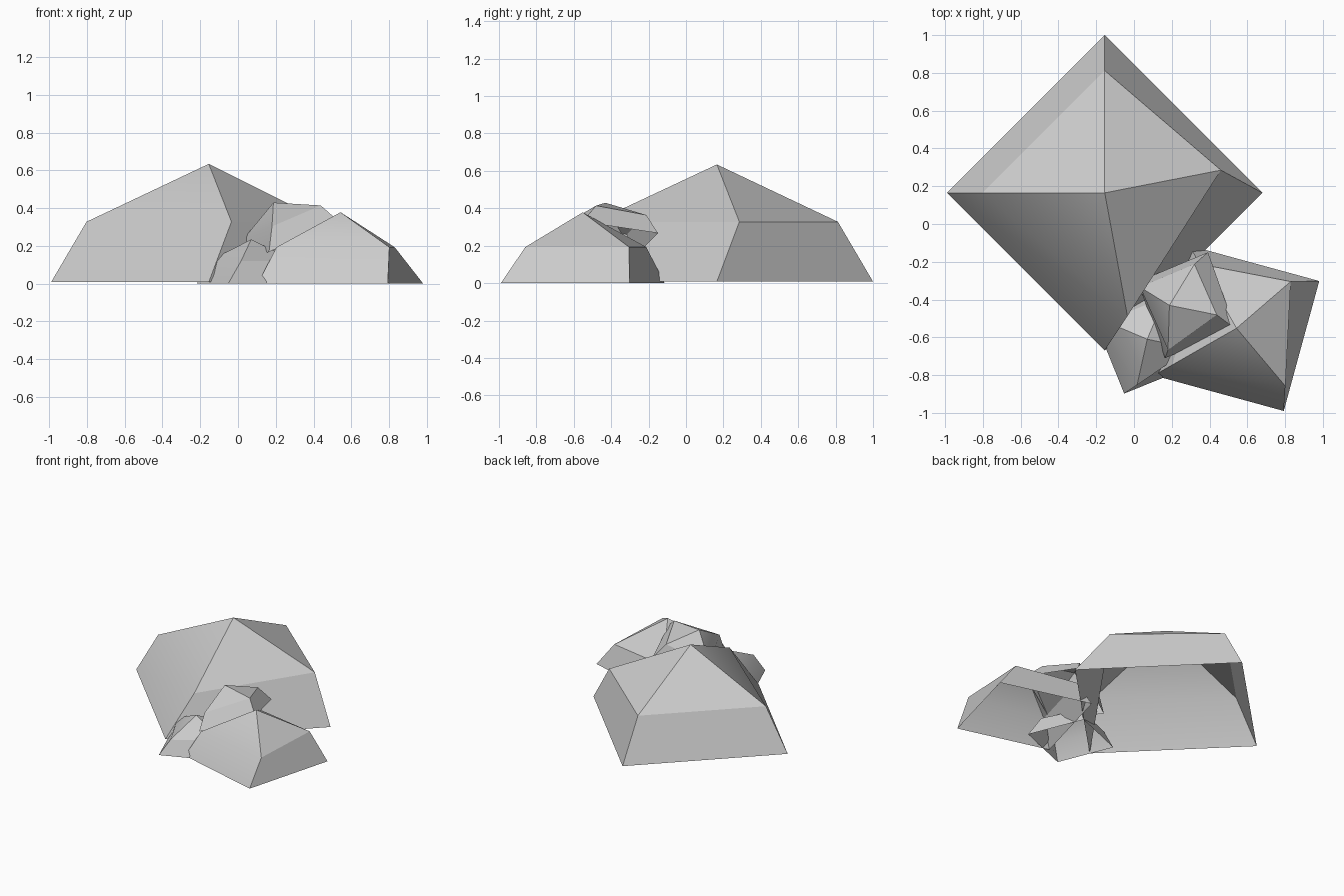
import bpy
import math
from mathutils import Vector

cube = bpy.data.objects.get("Cube")
if cube:
    bpy.data.objects.remove(cube)

# Stone colour
stone = bpy.data.materials.new("grey stone")
stone.use_nodes = True
grey = (0.6, 0.6, 0.6, 1)
stone.diffuse_color = grey
stone.node_tree.nodes["Principled BSDF"].inputs["Base Color"].default_value = grey

# Shared rock shape of unit radius: open square foot, chipped shoulder, peak
FOOT = [(1, 0, 0), (0, 1, 0), (-1, 0, 0), (0, -1, 0)]
SHOULDER = [(0.737, 0.144, 0.383), (0, 0.775, 0.383),
            (-0.775, 0, 0.383), (0.144, -0.782, 0.383)]
PEAK = (0, 0, 0.75)


def rock(name, centre, east, north):
    """Place the rock with its first two foot corners along east and north."""
    east, north = Vector(east), Vector(north)
    radius = east.length
    up = east.cross(north).normalized() * radius
    north = up.cross(east).normalized() * radius
    verts = [Vector(centre) + east * x + north * y + up * z
             for x, y, z in FOOT + SHOULDER + [PEAK]]
    faces = []
    for i in range(4):
        j = (i + 1) % 4
        faces += [(i, j, j + 4, i + 4), (i + 4, j + 4, 8)]
    mesh = bpy.data.meshes.new(name)
    mesh.from_pydata(verts, [], faces)
    mesh.materials.append(stone)
    obj = bpy.data.objects.new(name, mesh)
    bpy.context.collection.objects.link(obj)
    bpy.ops.object.select_all(action='DESELECT')
    obj.select_set(True)
    bpy.context.view_layer.objects.active = obj
    bpy.ops.object.shade_smooth_by_angle(angle=math.radians(30))


# Three rocks on the ground and one tilted on top of them
rock("large_rock", (-0.155, 0.165, 0.008), (0.835, 0, 0), (0, 1, 0))
rock("medium_rock", (0.543, -0.552, 0), (0.438, 0.25, 0), (-0.25, 0.438, 0))
rock("small_rock", (0.07, -0.61, 0), (0.288, -0.122, 0), (0.122, 0.288, 0))
rock("tilted_rock", (0.278, -0.43, 0.218), (0.258, -0.124, 0.11), (0.113, 0.29, 0.049))
